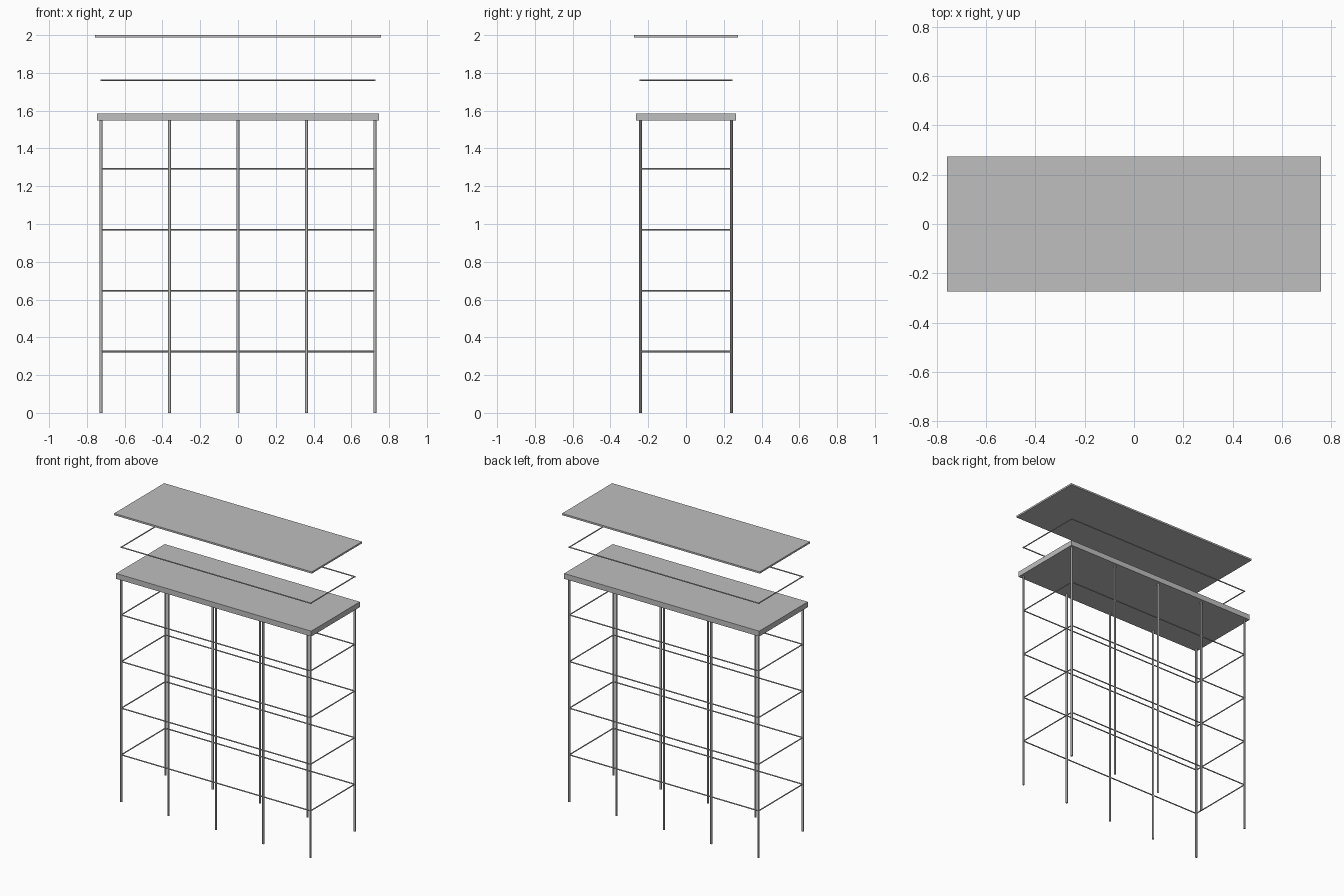
import bpy
from mathutils import Vector

if "Cube" in bpy.data.objects:
    bpy.data.objects.remove(bpy.data.objects["Cube"])

grey = bpy.data.materials.new("mid grey")
grey.diffuse_color = (0.52, 0.52, 0.52, 1)
grey.use_nodes = True
grey.node_tree.nodes["Principled BSDF"].inputs["Base Color"].default_value = grey.diffuse_color

PX, PY = 0.725, 0.241          # post line half sizes
DECK_BOTTOM, DECK_TOP = 1.547, 1.584


def slab(name, hx, hy, z0, z1):
    bpy.ops.mesh.primitive_cube_add(size=1, location=(0, 0, (z0 + z1) / 2))
    ob = bpy.context.object
    ob.name = name
    ob.scale = (2 * hx, 2 * hy, z1 - z0)
    bpy.ops.object.transform_apply(location=False, rotation=False, scale=True)
    ob.data.materials.append(grey)


def tube(name, a, b, radius, sides=12):
    a, b = Vector(a), Vector(b)
    d = b - a
    bpy.ops.mesh.primitive_cylinder_add(vertices=sides, radius=radius, depth=d.length,
                                        location=(a + b) / 2,
                                        rotation=d.to_track_quat('Z', 'Y').to_euler())
    ob = bpy.context.object
    ob.name = name
    ob.data.materials.append(grey)
    bpy.ops.object.shade_smooth_by_angle()


def ring(name, z, r=0.004):
    # four rails around the perimeter, overlapping at the corners
    for s, side in ((-1, "front"), (1, "back")):
        tube(f"{name}_{side}", (-PX - r, s * PY, z), (PX + r, s * PY, z), r)
    for s, side in ((-1, "left"), (1, "right")):
        tube(f"{name}_{side}", (s * PX, -PY - r, z), (s * PX, PY + r, z), r)


# upright posts
for s, side in ((-1, "front"), (1, "back")):
    for i in range(5):
        x = -PX + i * PX / 2
        tube(f"{side}_post_{i + 1}", (x, s * PY, 0), (x, s * PY, DECK_BOTTOM), 0.007)

# horizontal rails between deck and ground
for i in range(4):
    ring(f"rail_{i + 1}", 0.325 + i * 0.3228)

# deck, separate upper rail and floating top panel
slab("deck", 0.747, 0.266, DECK_BOTTOM, DECK_TOP)
ring("upper_rail", 1.762)
slab("top_panel", 0.757, 0.274, 1.988, 2.0)
